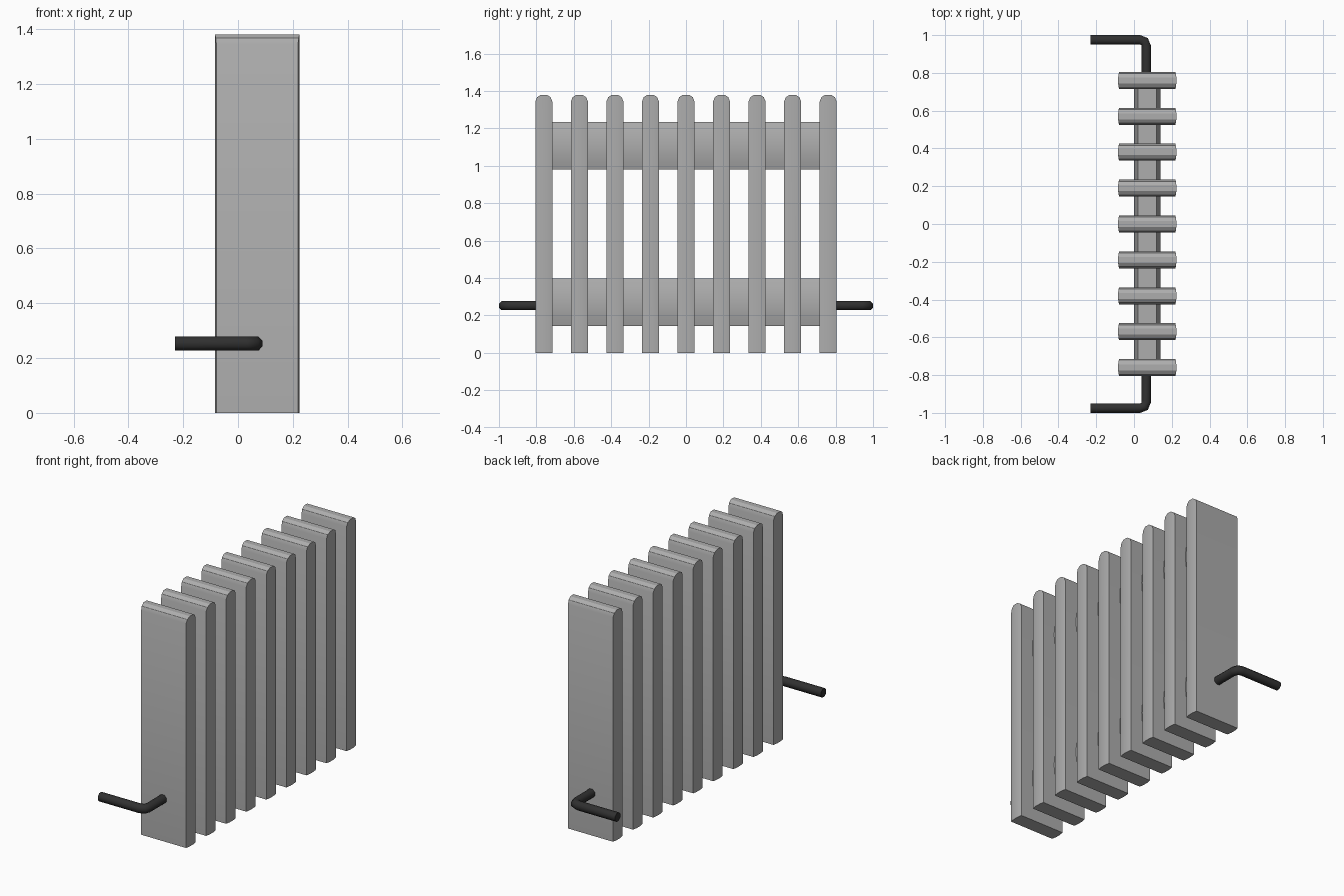
import bpy, bmesh, math
from mathutils import Vector

if "Cube" in bpy.data.objects:
    bpy.data.objects.remove(bpy.data.objects["Cube"])


def material(name, rgb):
    m = bpy.data.materials.new(name)
    m.diffuse_color = (*rgb, 1)
    m.use_nodes = True
    m.node_tree.nodes["Principled BSDF"].inputs["Base Color"].default_value = m.diffuse_color
    return m


GREY = material("radiator grey", (0.42, 0.42, 0.42))
DARK = material("dark pipe", (0.03, 0.03, 0.03))


def loft(name, rings, mat, angle=30):
    """Skin a list of equal-length rings and cap both ends."""
    bm = bmesh.new()
    vs = [[bm.verts.new(p) for p in ring] for ring in rings]
    n = len(rings[0])
    for a, b in zip(vs, vs[1:]):
        for i in range(n):
            j = (i + 1) % n
            bm.faces.new((a[i], a[j], b[j], b[i]))
    bm.faces.new(vs[0])
    bm.faces.new(vs[-1])
    bmesh.ops.recalc_face_normals(bm, faces=bm.faces)
    me = bpy.data.meshes.new(name)
    bm.to_mesh(me)
    bm.free()
    me.materials.append(mat)
    ob = bpy.data.objects.new(name, me)
    bpy.context.collection.objects.link(ob)
    bpy.ops.object.select_all(action='DESELECT')
    ob.select_set(True)
    bpy.context.view_layer.objects.active = ob
    bpy.ops.object.shade_smooth_by_angle(angle=math.radians(angle))
    return ob


CX = 0.07  # centre line of the radiator body

# Nine fins: rounded top, slightly bulging narrow sides
FIN = [(-0.045, 1.345), (-0.036, 1.367), (-0.016, 1.38),
       (0.016, 1.38), (0.036, 1.367), (0.045, 1.345)]
for k in range(9):
    y0 = (k - 4) * 0.19
    rings = []
    for y, top in FIN:
        w = 0.149 + 0.006 * (1 - (y / 0.045) ** 2)
        rings.append([(CX - w, y0 + y, 0), (CX + w, y0 + y, 0),
                      (CX + w, y0 + y, top), (CX - w, y0 + y, top)])
    loft(f"fin_{k + 1}", rings, GREY)

# Two connecting bars: flat top and bottom, bowed sides
for name, zc in (("lower_bar", 0.27), ("upper_bar", 1.108)):
    side = [(0.05 + 0.021 * (1 - t * t), 0.127 * t)
            for t in (-1, -0.67, -0.33, 0, 0.33, 0.67, 1)]
    profile = side + [(-x, z) for x, z in reversed(side)]
    loft(name, [[(CX + x, y, zc + z) for x, z in profile]
                for y in (-0.74, 0.74)], GREY)

# Bent supply pipes, mirrored to both ends
PATH = [Vector(p) for p in ((0.065, 0.76), (0.065, 0.94), (0.056, 0.966),
                            (0.03, 0.975), (-0.23, 0.975))]
for name, s in (("front_pipe", -1), ("back_pipe", 1)):
    rings = []
    for i, p in enumerate(PATH):
        d = PATH[min(i + 1, 4)] - PATH[max(i - 1, 0)]
        if 0 < i < 4:
            d = (PATH[i + 1] - p).normalized() + (p - PATH[i - 1]).normalized()
        d.normalize()
        side = Vector((d.y, -d.x))
        ring = []
        for k in range(8):
            a = (k + 0.5) * math.pi / 4
            q = p + side * 0.027 * math.cos(a)
            ring.append((q.x, s * q.y, 0.253 + 0.027 * math.sin(a)))
        rings.append(ring)
    loft(name, rings, DARK, 50)
